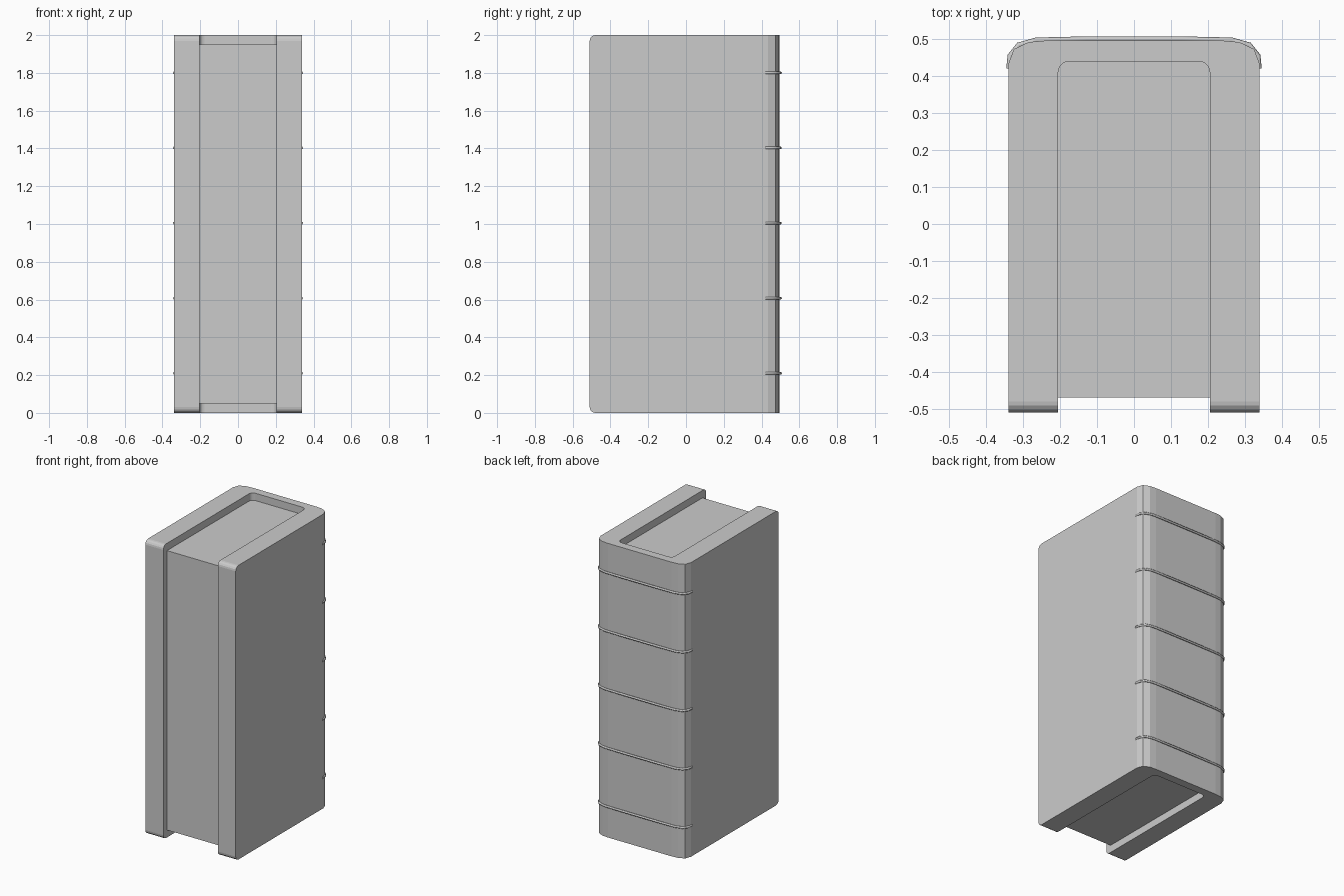
import bpy, bmesh, math
from mathutils import Vector

if "Cube" in bpy.data.objects:
    bpy.data.objects.remove(bpy.data.objects["Cube"])

grey = bpy.data.materials.new("plain grey")
grey.use_nodes = True
COLOUR = (0.6, 0.6, 0.6, 1)
grey.diffuse_color = COLOUR
grey.node_tree.nodes["Principled BSDF"].inputs["Base Color"].default_value = COLOUR

FRONT = -0.51
INNER_X, INNER_Y, FILLET = 0.205, 0.44, 0.03


def mirrored(half):
    """Close a right-hand profile with its reflection in x."""
    return half + [(-x, y) for x, y in reversed(half)]


def inner_corner():
    return [(INNER_X - FILLET + FILLET * math.cos(a), INNER_Y - FILLET + FILLET * math.sin(a))
            for a in (math.radians(15 * i) for i in range(7))]


def prism(name, outline, z0, z1, round_front=0):
    bm = bmesh.new()
    base = bm.faces.new([bm.verts.new((x, y, z0)) for x, y in outline])
    top = bmesh.ops.extrude_face_region(bm, geom=[base])["geom"]
    bmesh.ops.translate(bm, vec=(0, 0, z1 - z0),
                        verts=[g for g in top if isinstance(g, bmesh.types.BMVert)])
    if round_front:
        edges = [e for e in bm.edges
                 if all(abs(v.co.y - FRONT) < 1e-4 for v in e.verts)
                 and abs(e.verts[0].co.z - e.verts[1].co.z) < 1e-4]
        bmesh.ops.bevel(bm, geom=edges, offset=round_front, segments=4,
                        profile=0.5, affect='EDGES')
    bmesh.ops.recalc_face_normals(bm, faces=bm.faces)
    mesh = bpy.data.meshes.new(name)
    bm.to_mesh(mesh)
    bm.free()
    mesh.materials.append(grey)
    obj = bpy.data.objects.new(name, mesh)
    bpy.context.collection.objects.link(obj)
    return obj


# Cover: two boards and a spine with chamfered rear corners
spine = [(0.34, 0.433), (0.325, 0.473), (0.285, 0.492), (0.24, 0.496)]
outer = [(0.34, FRONT)] + spine
inside = [(INNER_X, FRONT)] + inner_corner()
cover_outline = mirrored(outer) + list(reversed(mirrored(inside)))
prism("cover", cover_outline, 0, 2, round_front=0.03)

# Page block, set back from the cover on three sides
prism("page_block", mirrored([(INNER_X, -0.47)] + inner_corner()), 0.05, 1.95)

# Raised cords wrapped around the spine
cord_path = mirrored([(0.338, 0.42), (0.335, 0.455), (0.312, 0.484), (0.265, 0.497), (0.13, 0.5)])
for i in range(5):
    curve = bpy.data.curves.new("spine_cord", 'CURVE')
    curve.dimensions = '3D'
    curve.bevel_depth = 0.0075
    curve.bevel_resolution = 1
    curve.use_fill_caps = True
    line = curve.splines.new('POLY')
    line.points.add(len(cord_path) - 1)
    for p, (x, y) in zip(line.points, cord_path):
        p.co = (x, y, 0, 1)
    curve.materials.append(grey)
    cord = bpy.data.objects.new(f"spine_cord_{i + 1}", curve)
    cord.location.z = 0.21 + 0.3975 * i
    bpy.context.collection.objects.link(cord)
